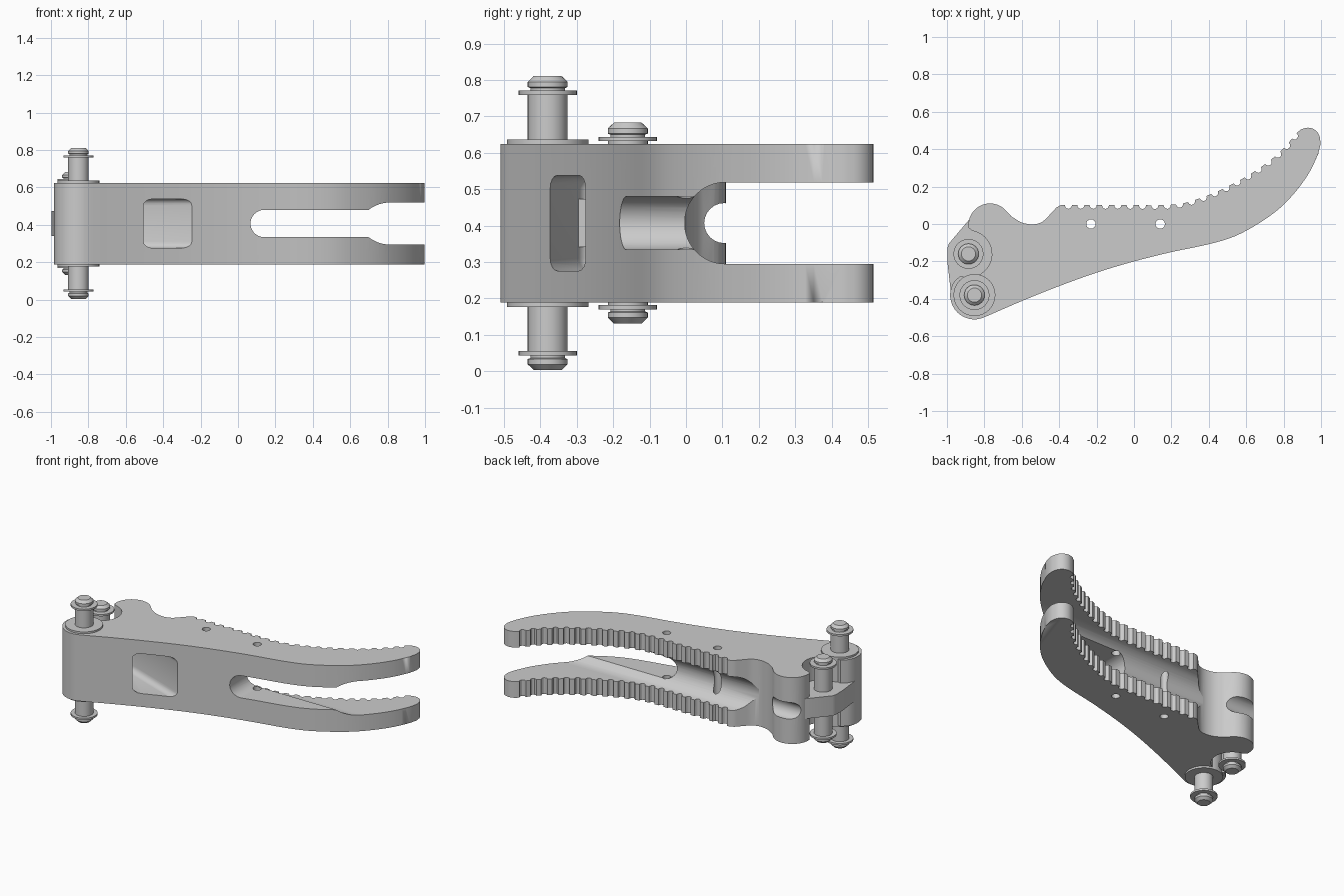
import bpy, bmesh
from math import sin, cos, pi, radians
from mathutils import Vector, Matrix

if "Cube" in bpy.data.objects:
    bpy.data.objects.remove(bpy.data.objects["Cube"])

C = 0.407            # mid height
H = 0.218            # half thickness of the body
P1, P2 = (-0.853, -0.38), (-0.885, -0.16)   # pin centres


def finish(bm, name, angle=30):
    bmesh.ops.recalc_face_normals(bm, faces=bm.faces)
    me = bpy.data.meshes.new(name)
    bm.to_mesh(me)
    bm.free()
    ob = bpy.data.objects.new(name, me)
    bpy.context.collection.objects.link(ob)
    smooth(ob, angle)
    return ob


def smooth(ob, angle=30):
    bpy.ops.object.select_all(action='DESELECT')
    ob.select_set(True)
    bpy.context.view_layer.objects.active = ob
    bpy.ops.object.shade_smooth_by_angle(angle=radians(angle))


def arc(c, r, a0, a1, n):
    return [(c[0] + r * cos(radians(a0 + (a1 - a0) * i / n)),
             c[1] + r * sin(radians(a0 + (a1 - a0) * i / n))) for i in range(n + 1)]


def spline(pts, n=6):
    p = [Vector(q) for q in pts]
    p = [2 * p[0] - p[1]] + p + [2 * p[-1] - p[-2]]
    out = []
    for a, b, c, d in zip(p, p[1:], p[2:], p[3:]):
        for i in range(n):
            t = i / n
            v = 0.5 * (2 * b + (c - a) * t + (2 * a - 5 * b + 4 * c - d) * t * t
                       + (3 * b - a - 3 * c + d) * t ** 3)
            out.append((v.x, v.y))
    return out + [tuple(pts[-1])]


def prism(pts, axis, a, b):
    put = {'x': lambda u, v, h: (h, u, v), 'y': lambda u, v, h: (u, h, v),
           'z': lambda u, v, h: (u, v, h)}[axis]
    bm = bmesh.new()
    lo = [bm.verts.new(put(u, v, a)) for u, v in pts]
    hi = [bm.verts.new(put(u, v, b)) for u, v in pts]
    bm.faces.new(lo)
    bm.faces.new(hi)
    for i in range(len(pts)):
        j = (i + 1) % len(pts)
        bm.faces.new((lo[i], lo[j], hi[j], hi[i]))
    return bm, lo, hi


def toothed(path, r, pitch):
    # replaces a path by flats with round notches
    p = [Vector(q) for q in path]
    cum = [0]
    for a, b in zip(p, p[1:]):
        cum.append(cum[-1] + (b - a).length)
    out, s = [path[0]], pitch * 0.6
    while s < cum[-1] - r:
        i = max(k for k in range(len(p) - 1) if cum[k] <= s)
        t = (p[i + 1] - p[i]).normalized()
        c, n = p[i] + t * (s - cum[i]), Vector((-t.y, t.x))
        for k in range(7):
            q = c - t * r * cos(pi * k / 6) - n * r * 1.1 * sin(pi * k / 6)
            out.append((q.x, q.y))
        s += pitch
    return out + [path[-1]]


# body outline, clockwise from the start of the teeth
grip = spline([(-0.39, 0.102), (-0.1, 0.102), (0.2, 0.103), (0.35, 0.137), (0.5, 0.2),
               (0.65, 0.285), (0.78, 0.385), (0.87, 0.487)], 8)
tip = spline([(0.895, 0.507), (0.93, 0.515), (0.965, 0.505), (0.99, 0.475), (0.998, 0.43)], 3)
back = spline([(0.985, 0.375), (0.94, 0.28), (0.87, 0.18), (0.78, 0.085), (0.67, 0.005),
               (0.54, -0.065), (0.4, -0.108), (0.2, -0.15), (0, -0.2), (-0.2, -0.26),
               (-0.4, -0.332), (-0.6, -0.412), (-0.78, -0.49)], 4)
boss = arc(P1, 0.13, -75, -215, 14)
hollow = arc(P2, 0.125, -110, 80, 18)
lobe = arc((-0.77, -0.005), 0.115, 188, 45, 16)
saddle = spline([(-0.655, 0.04), (-0.6, 0.008), (-0.54, -0.002), (-0.49, 0.012),
                 (-0.45, 0.05), (-0.415, 0.088)], 4)
outline = toothed(grip, 0.019, 0.066) + tip + back + boss + hollow + lobe + saddle
bm, lo, hi = prism(outline, 'z', C - H, C + H)

# round the outer back edges
first = len(outline) - len(back + boss + hollow + lobe + saddle)
rim = range(first, first + len(back) - 1)
edges = [bm.edges.get((r[i], r[i + 1])) for r in (lo, hi) for i in rim]
bmesh.ops.bevel(bm, geom=edges, offset=0.025, offset_type='OFFSET', segments=4,
                profile=0.5, affect='EDGES', clamp_overlap=True)
body = finish(bm, "grip_body")

# cutters: trough, fork slot, lobe groove, cross holes, front pocket
cutters = []


def cutter(pts, axis, a, b):
    cutters.append(finish(prism(pts, axis, a, b)[0], "cutter"))


cutter(arc((0.108, C), 0.112, 90, 270, 24) + [(0.8, C - 0.112), (0.8, C + 0.112)], 'x', -0.53, 1.2)
cutter(arc((0.14, C), 0.073, 90, 270, 20) + [(1.3, C - 0.073), (1.3, C + 0.073)], 'y', -0.7, 0.09)
cutter(arc((0.105, C), 0.055, 0, 345, 23), 'x', -1.2, -0.5)
for x in (-0.23, 0.14):
    cutter(arc((x, 0), 0.025, 0, 345, 23), 'z', -0.2, 1.1)
bm = bmesh.new()
bmesh.ops.create_cube(bm, size=1)
bmesh.ops.scale(bm, vec=(0.74, 0.18, 0.262), verts=bm.verts)
bmesh.ops.bevel(bm, geom=bm.edges[:], offset=0.035, segments=4, profile=0.5, affect='EDGES')
bmesh.ops.transform(bm, verts=bm.verts, matrix=Matrix.Translation((-0.375, -0.325, C))
                    @ Matrix.Rotation(radians(-20), 4, 'Z'))
cutters.append(finish(bm, "cutter"))

for c in cutters:
    m = body.modifiers.new("cut", 'BOOLEAN')
    m.operation, m.solver, m.object = 'DIFFERENCE', 'EXACT', c
    bpy.context.view_layer.objects.active = body
    bpy.ops.object.modifier_apply(modifier=m.name)
    bpy.data.objects.remove(c)
smooth(body)

# middle web that joins lobe and both pins
web = [(-0.975, -0.4), (-0.998, -0.2), (-0.998, -0.13), (-0.99, -0.105), (-0.88, 0.025),
       (-0.8, 0.0), (-0.72, -0.1), (-0.72, -0.3), (-0.85, -0.45)]
finish(prism(web, 'z', C - 0.066, C + 0.066)[0], "middle_web")


def lathe(name, c, half):
    # half: (radius, offset from mid height), mirrored below
    prof = half + [(r, -h) for r, h in reversed(half)]
    bm = bmesh.new()
    n = 32
    rings = [[bm.verts.new((c[0] + r * cos(2 * pi * i / n), c[1] + r * sin(2 * pi * i / n), C + h))
              for i in range(n)] for r, h in prof]
    for a, b in zip(rings, rings[1:]):
        for i in range(n):
            j = (i + 1) % n
            bm.faces.new((a[i], a[j], b[j], b[i]))
    bm.faces.new(rings[0])
    bm.faces.new(rings[-1])
    return finish(bm, name)


# pins with retaining rings and shoulders
def pin(end, ring):
    return [(0.038, end), (0.055, end - 0.016), (0.055, end - 0.03), (0.048, end - 0.033),
            (0.048, ring + 0.006), (0.08, ring + 0.006), (0.08, ring - 0.006), (0.055, ring - 0.006)]


lathe("long_pin", P1, pin(0.404, 0.358) + [(0.055, 0.23), (0.112, 0.23), (0.112, 0.21)])
lathe("short_pin", P2, pin(0.276, 0.231))
